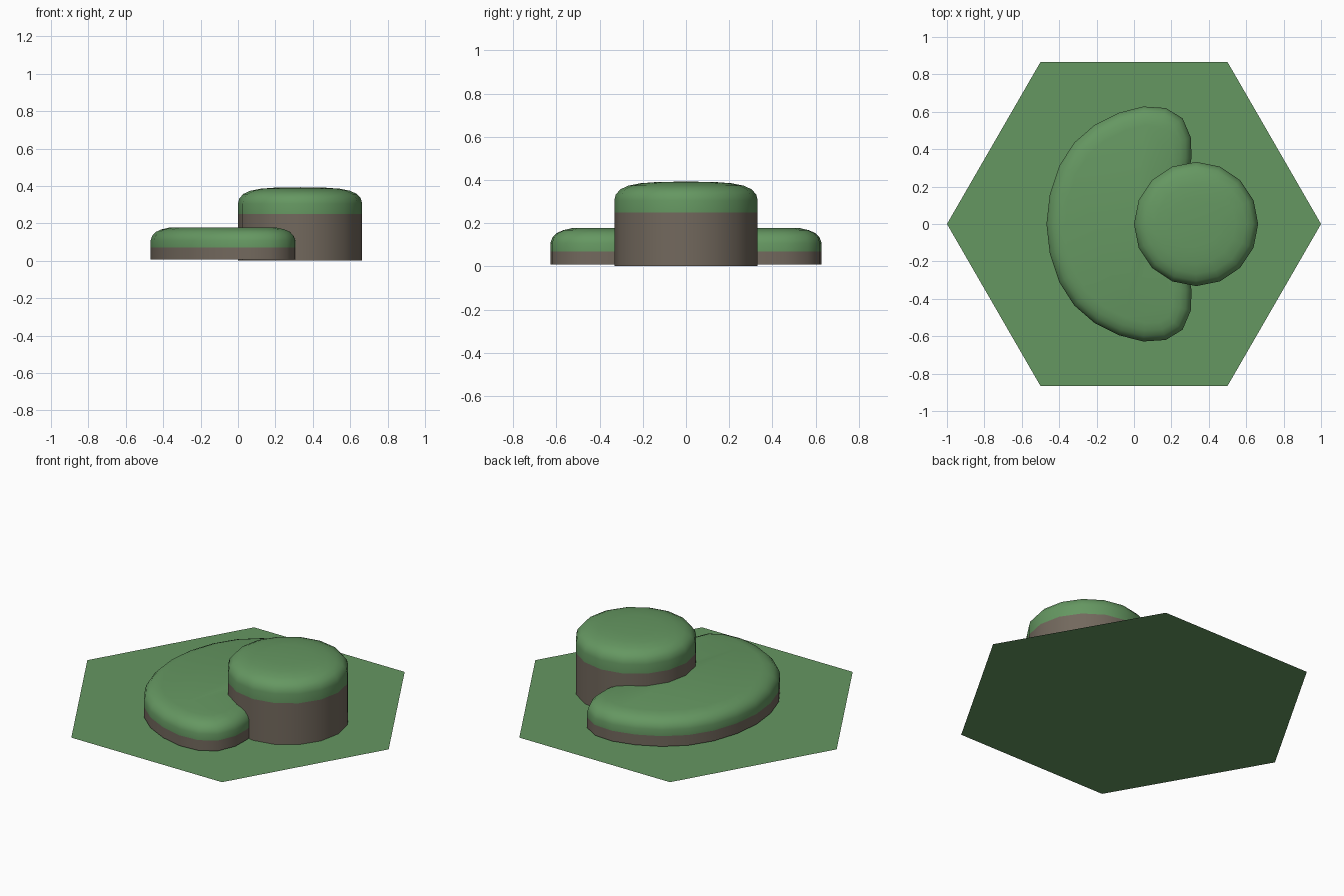
import bpy, math
from mathutils import Vector

if "Cube" in bpy.data.objects:
    bpy.data.objects.remove(bpy.data.objects["Cube"])


def material(name, rgb):
    m = bpy.data.materials.new(name)
    m.diffuse_color = (*rgb, 1)
    m.use_nodes = True
    m.node_tree.nodes["Principled BSDF"].inputs["Base Color"].default_value = m.diffuse_color
    return m


grass = material("grass", (0.13, 0.31, 0.12))
earth = material("earth", (0.17, 0.14, 0.11))


def inset(outline, d):
    """Move every outline point inward (outline is counter-clockwise)."""
    n, result = len(outline), []
    for i, p in enumerate(outline):
        a = (p - outline[i - 1]).normalized()
        b = (outline[(i + 1) % n] - p).normalized()
        t = (a + b).normalized()
        result.append(p + Vector((-t.y, t.x)) * d)
    return result


def shell(name, outline, profile, mat, peak=None, centre=None):
    """Stack inset rings (distance, z); close the top with a peak if given."""
    n, verts, faces = len(outline), [], []
    for d, z in profile:
        verts += [(p.x, p.y, z) for p in inset(outline, d)]
    for r in range(len(profile) - 1):
        for i in range(n):
            j = (i + 1) % n
            faces.append((r * n + i, r * n + j, (r + 1) * n + j, (r + 1) * n + i))
    if peak:
        top = (len(profile) - 1) * n
        if centre:
            verts.append((*centre, peak))
            faces += [(top + i, top + (i + 1) % n, len(verts) - 1) for i in range(n)]
        else:
            faces.append(tuple(range(top, top + n)))
    mesh = bpy.data.meshes.new(name)
    mesh.from_pydata(verts, [], faces)
    mesh.materials.append(mat)
    ob = bpy.data.objects.new(name, mesh)
    bpy.context.collection.objects.link(ob)
    bpy.ops.object.select_all(action='DESELECT')
    ob.select_set(True)
    bpy.context.view_layer.objects.active = ob
    bpy.ops.object.shade_smooth_by_angle(angle=math.radians(40))
    return ob


def circle(n, r, cx=0.0):
    return [Vector((cx + r * math.cos(math.tau * i / n), r * math.sin(math.tau * i / n)))
            for i in range(n)]


# Flat hexagonal ground tile
shell("ground_tile", circle(6, 1.0), [(0, 0)], grass, peak=0.001)

# Tall round hill
round_hill = circle(16, 0.332, 0.332)
shell("round_hill_side", round_hill, [(0, 0.002), (0, 0.25)], earth)
shell("round_hill_top", round_hill,
      [(0, 0.25), (0, 0.305), (0.007, 0.333), (0.028, 0.357), (0.065, 0.374),
       (0.12, 0.385), (0.20, 0.391)], grass, peak=0.393, centre=(0.332, 0))

# Low crescent hill, lower half of the outline mirrored across y = 0
half = [(-0.45, -0.16), (-0.40, -0.31), (-0.32, -0.435), (-0.21, -0.53),
        (-0.08, -0.595), (0.05, -0.628), (0.17, -0.62), (0.26, -0.565),
        (0.305, -0.46), (0.307, -0.35), (0.29, -0.25), (0.25, -0.14), (0.215, -0.06)]
crescent = ([Vector((-0.468, 0))] + [Vector(p) for p in half] + [Vector((0.20, 0))]
            + [Vector((x, -y)) for x, y in reversed(half)])
shell("crescent_hill_side", crescent, [(0, 0.008), (0, 0.07)], earth)
shell("crescent_hill_top", crescent,
      [(0, 0.07), (0, 0.108), (0.009, 0.133), (0.03, 0.155), (0.06, 0.168),
       (0.10, 0.177)], grass, peak=0.18)
